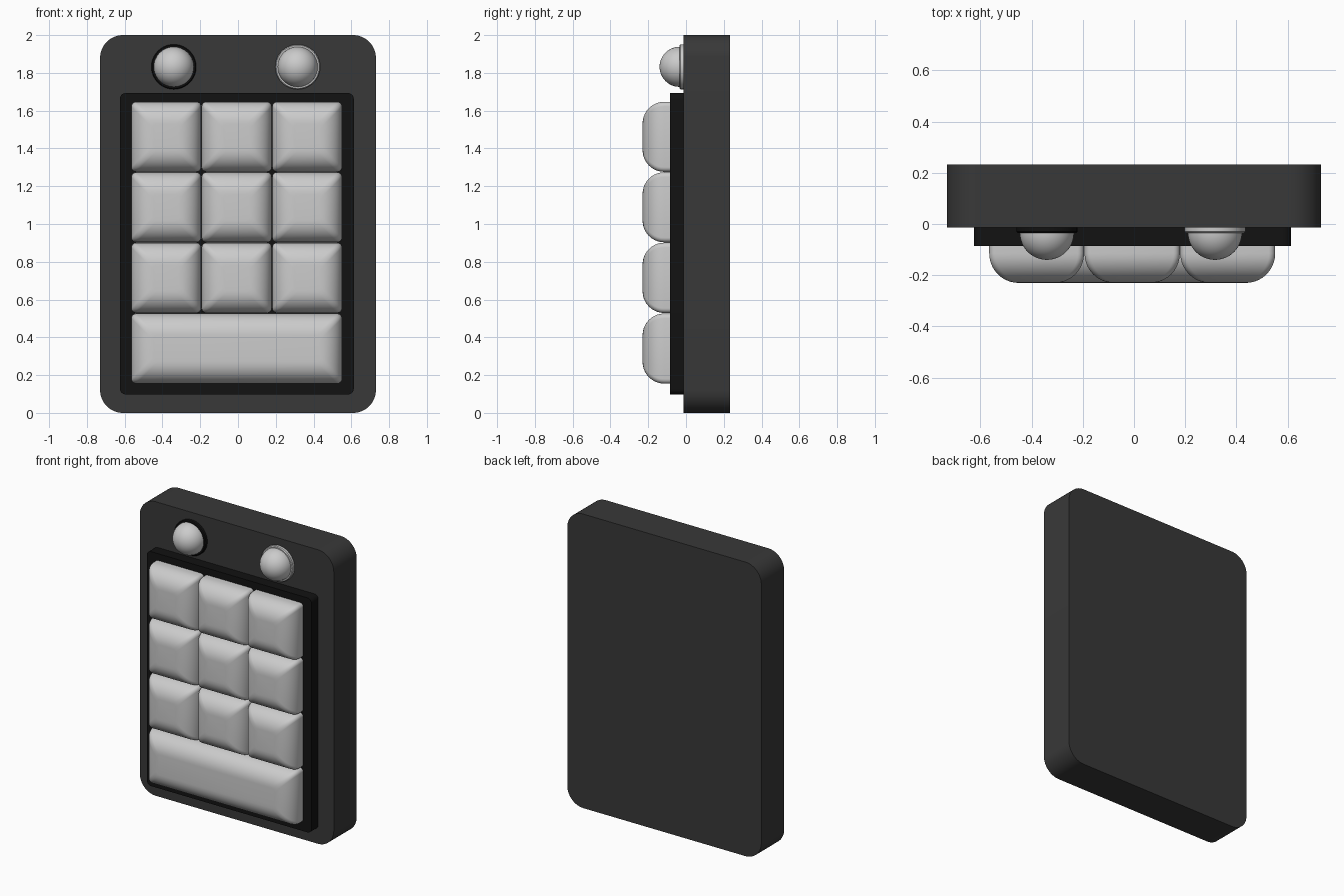
import bpy, bmesh, math

if "Cube" in bpy.data.objects:
    bpy.data.objects.remove(bpy.data.objects["Cube"])


def material(name, v):
    m = bpy.data.materials.new(name)
    m.diffuse_color = (v, v, v, 1)
    m.use_nodes = True
    m.node_tree.nodes["Principled BSDF"].inputs["Base Color"].default_value = m.diffuse_color
    return m


DARK = material("dark_grey", 0.04)
BLACK = material("black", 0.006)


def outline(x0, x1, z0, z1, r, n):
    """Rounded rectangle in the xz plane."""
    pts = []
    for cx, cz, a0 in ((x1 - r, z1 - r, 0), (x0 + r, z1 - r, 90),
                       (x0 + r, z0 + r, 180), (x1 - r, z0 + r, 270)):
        for i in range(n + 1):
            a = math.radians(a0 + 90 * i / n)
            pts.append((cx + r * math.cos(a), cz + r * math.sin(a)))
    return pts


def finish(bm, name, mat, angle=40):
    bmesh.ops.recalc_face_normals(bm, faces=bm.faces)
    me = bpy.data.meshes.new(name)
    bm.to_mesh(me)
    bm.free()
    ob = bpy.data.objects.new(name, me)
    bpy.context.collection.objects.link(ob)
    if mat:
        me.materials.append(mat)
    bpy.ops.object.select_all(action='DESELECT')
    ob.select_set(True)
    bpy.context.view_layer.objects.active = ob
    bpy.ops.object.shade_smooth_by_angle(angle=math.radians(angle))
    return ob


def slab(name, x0, x1, z0, z1, r, levels, mat=None, n=8):
    """Loft rounded rectangles through (inset, y) levels, capped at both ends."""
    bm = bmesh.new()
    rings = [[bm.verts.new((x, y, z)) for x, z in
              outline(x0 + d, x1 - d, z0 + d, z1 - d, r, n)] for d, y in levels]
    for a, b in zip(rings, rings[1:]):
        for i in range(len(a)):
            j = (i + 1) % len(a)
            bm.faces.new((a[i], a[j], b[j], b[i]))
    bm.faces.new(rings[0])
    bm.faces.new(rings[-1])
    return finish(bm, name, mat)


def lathe(name, cx, cz, profile, mat=None, n=40):
    """Spin a (radius, y) profile about a y-parallel axis."""
    bm = bmesh.new()
    vs = [bm.verts.new((cx + r, y, cz)) for r, y in profile]
    es = [bm.edges.new(p) for p in zip(vs, vs[1:])]
    bmesh.ops.spin(bm, geom=vs + es, cent=(cx, 0, cz), axis=(0, 1, 0),
                   angle=math.tau, steps=n, use_merge=True)
    bmesh.ops.remove_doubles(bm, verts=bm.verts, dist=1e-4)
    return finish(bm, name, mat)


# Housing and raised key tray
slab("housing", -0.73, 0.73, 0, 2, 0.12, [(0, -0.013), (0, 0.233)], DARK, 12)
slab("key_tray", -0.625, 0.613, 0.098, 1.693, 0.03, [(0, 0.0), (0, -0.086)], BLACK)

# Pillow-shaped keys: straight skirt, then a quarter-round front edge
R = 0.115
key_levels = [(0, -0.05)] + [
    (R * (1 - math.cos(t)), -0.23 + R - R * math.sin(t))
    for t in (math.pi / 2 * i / 10 for i in range(11))]
columns = [(-0.565, -0.195), (-0.193, 0.179), (0.181, 0.551)]
rows = [(1.276, 1.647), (0.903, 1.274), (0.529, 0.901)]
for r, (z0, z1) in enumerate(rows):
    for c, (x0, x1) in enumerate(columns):
        slab(f"key_{r + 1}_{c + 1}", x0, x1, z0, z1, 0.025, key_levels, n=5)
slab("wide_key", -0.565, 0.551, 0.155, 0.526, 0.025, key_levels, n=5)

# Indicator lamps: dome on a thin collar
dome = [(0.106 * math.cos(t), -0.034 - 0.106 * math.sin(t))
        for t in (math.pi / 2 * i / 12 for i in range(13))]
collar = [(0, -0.005), (0.119, -0.005), (0.119, -0.03), (0.114, -0.035), (0, -0.035)]
for side, x, mat in (("left", -0.34, BLACK), ("right", 0.316, None)):
    lathe(side + "_lamp_collar", x, 1.832, collar, mat)
    lathe(side + "_lamp", x, 1.832, [(0, -0.02), (0.106, -0.02)] + dome)
